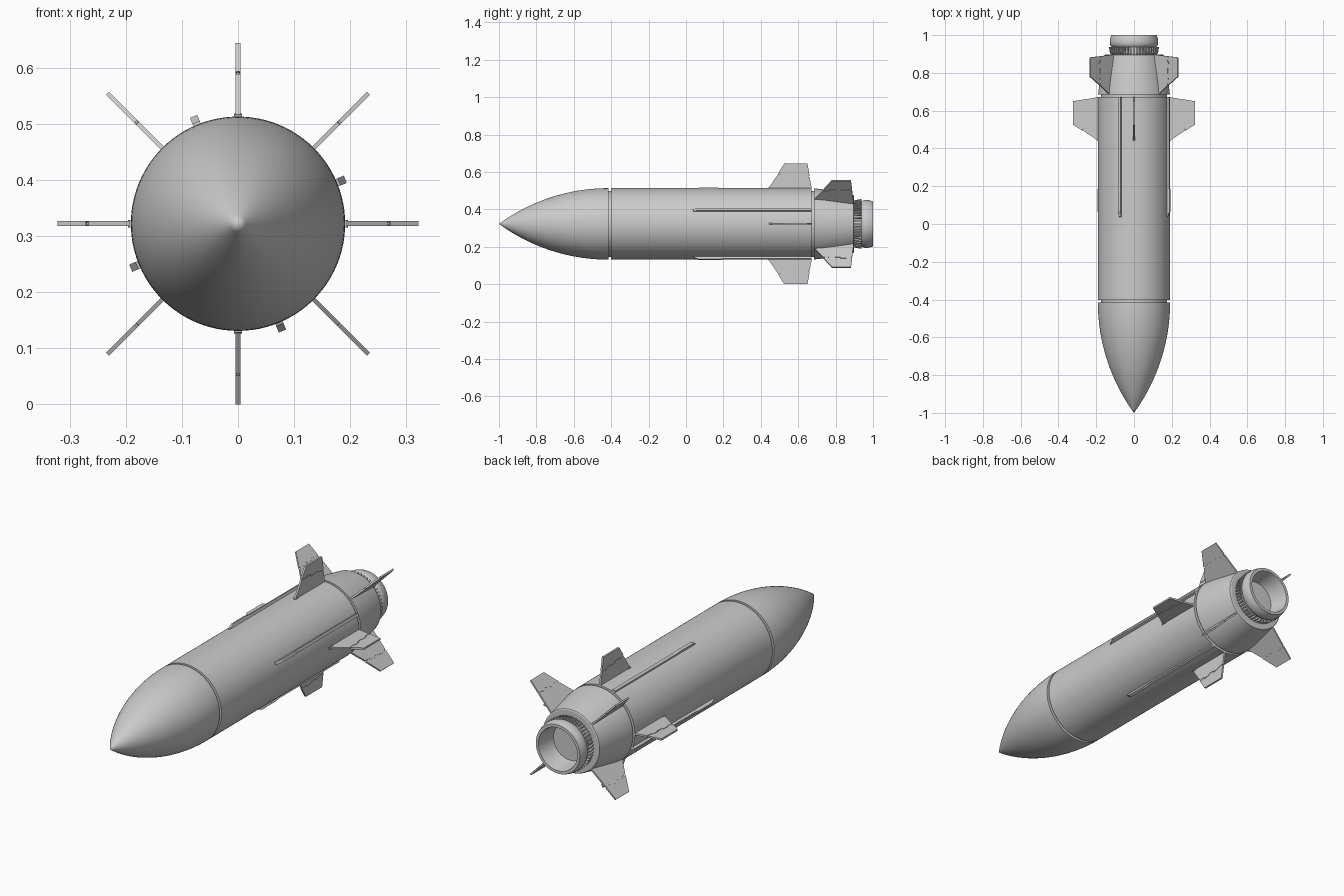
import bpy, bmesh, math
from mathutils import Matrix, Vector

if "Cube" in bpy.data.objects:
    bpy.data.objects.remove(bpy.data.objects["Cube"])

AXIS = Matrix.Translation((0, 0, 0.322))   # body axis runs along y


def finish(bm, name, smooth=False):
    bmesh.ops.recalc_face_normals(bm, faces=bm.faces)
    mesh = bpy.data.meshes.new(name)
    bm.to_mesh(mesh)
    bm.free()
    ob = bpy.data.objects.new(name, mesh)
    bpy.context.collection.objects.link(ob)
    if smooth:
        bpy.ops.object.select_all(action='DESELECT')
        ob.select_set(True)
        bpy.context.view_layer.objects.active = ob
        bpy.ops.object.shade_smooth_by_angle(angle=math.radians(30))
    return ob


def lathe(name, profile, segs=96):
    """Revolve (y, radius) points around the body axis."""
    bm = bmesh.new()
    vs = [bm.verts.new((0, y, r)) for y, r in profile]
    es = [bm.edges.new(p) for p in zip(vs, vs[1:])]
    bmesh.ops.spin(bm, geom=vs + es, cent=(0, 0, 0), axis=(0, 1, 0),
                   angle=math.tau, steps=segs, use_duplicate=False)
    bmesh.ops.remove_doubles(bm, verts=bm.verts, dist=1e-5)
    bm.transform(AXIS)
    return finish(bm, name, True)


def add_plate(bm, pts, thick, angle):
    """Slab from (y, radius) outline, turned around the body axis."""
    rot = AXIS @ Matrix.Rotation(angle, 4, 'Y')
    a, b = [[bm.verts.new(rot @ Vector((s * thick / 2, y, r))) for y, r in pts]
            for s in (-1, 1)]
    bm.faces.new(a)
    bm.faces.new(b[::-1])
    for i in range(len(pts)):
        j = (i + 1) % len(pts)
        bm.faces.new((a[i], a[j], b[j], b[i]))


def lerp(p, q, t):
    return (p[0] + (q[0] - p[0]) * t, p[1] + (q[1] - p[1]) * t)


def folding_fin(name, outline, t_front, t_back, thick, angle):
    """Fin in two panels with a stepped fold line and a hinge core."""
    root_f, tip_f, tip_b, root_b = outline
    f, b = lerp(root_f, tip_f, t_front), lerp(root_b, tip_b, t_back)
    line = []
    n = 5
    for i in range(n):
        off = 0.003 if i % 2 else -0.003
        for t in (i / n, (i + 1) / n):
            y, r = lerp(f, b, t)
            line.append((y, r + off))
    g = 0.002
    bm = bmesh.new()
    under = (root_b[0], root_b[1] - 0.012), (root_f[0], root_f[1] - 0.012)
    add_plate(bm, [root_f] + [(y, r - g) for y, r in line] + [root_b, *under],
              thick, angle)
    add_plate(bm, [(y, r + g) for y, r in line] + [tip_b, tip_f], thick, angle)
    core = [(f[0] + .008, f[1] - .01), (f[0] + .012, f[1] + .01),
            (b[0] - .005, b[1] + .01), (b[0] - .005, b[1] - .01)]
    add_plate(bm, core, thick * 0.5, angle)
    finish(bm, name)


# nose: tangent ogive
R, L = 0.191, 0.585
rho = (R * R + L * L) / (2 * R)
ogive = [(-1 + L * i / 28,
          max(0, math.sqrt(rho ** 2 - (L - L * i / 28) ** 2) + R - rho))
         for i in range(29)]
lathe("nose_cone", ogive + [(-0.415, 0)])

# main body, tail and the recessed joints between them
lathe("body_tube", [(-0.402, 0), (-0.402, R), (0.672, R), (0.672, 0)])
lathe("front_joint", [(-0.42, 0), (-0.42, 0.176), (-0.395, 0.176), (-0.395, 0)])
lathe("rear_joint", [(0.665, 0), (0.665, 0.176), (0.695, 0.176), (0.695, 0)])
lathe("tail_cone", [(0.685, 0), (0.685, 0.19), (0.74, 0.184), (0.895, 0.155),
                    (0.898, 0.15), (0.898, 0)])

# hollow nozzle with a rounded outer lip
lathe("nozzle", [(0.89, 0), (0.89, 0.118), (0.938, 0.118), (0.944, 0.124),
                 (0.955, 0.128), (0.97, 0.128), (0.985, 0.125), (1.0, 0.12),
                 (1.0, 0.106), (0.97, 0.1), (0.93, 0.096), (0.905, 0.09),
                 (0.905, 0)])

# ring of slanted vanes in front of the nozzle
bm = bmesh.new()
for i in range(48):
    add_plate(bm, [(0.896, 0.112), (0.902, 0.127), (0.938, 0.133), (0.938, 0.112)],
              0.007, math.tau * i / 48)
finish(bm, "nozzle_vanes")

main = [(0.44, 0.19), (0.525, 0.322), (0.65, 0.314), (0.672, 0.19)]
main[2] = (0.65, 0.322)
rear = [(0.688, 0.188), (0.78, 0.329), (0.882, 0.329), (0.897, 0.153)]
for k in range(4):
    a = k * math.pi / 2
    # main fins on the body, rear fins between them on the tail
    folding_fin(f"main_fin_{k}", main, 0.62, 0.50, 0.009, a)
    folding_fin(f"rear_fin_{k}", rear, 0.50, 0.62, 0.008, a + math.pi / 4)
    # small root block at the leading edge of each main fin
    bm = bmesh.new()
    add_plate(bm, [(0.436, 0.18), (0.438, 0.194), (0.46, 0.196), (0.46, 0.18)],
              0.014, a)
    finish(bm, f"fin_root_block_{k}")
    # cable strake: raised front housing and a lower rail behind it
    bm = bmesh.new()
    s = a - math.radians(22.5)
    add_plate(bm, [(0.035, 0.185), (0.04, 0.195), (0.07, 0.207), (0.17, 0.207),
                   (0.2, 0.203), (0.672, 0.203), (0.672, 0.185)], 0.014, s)
    finish(bm, f"strake_{k}")
